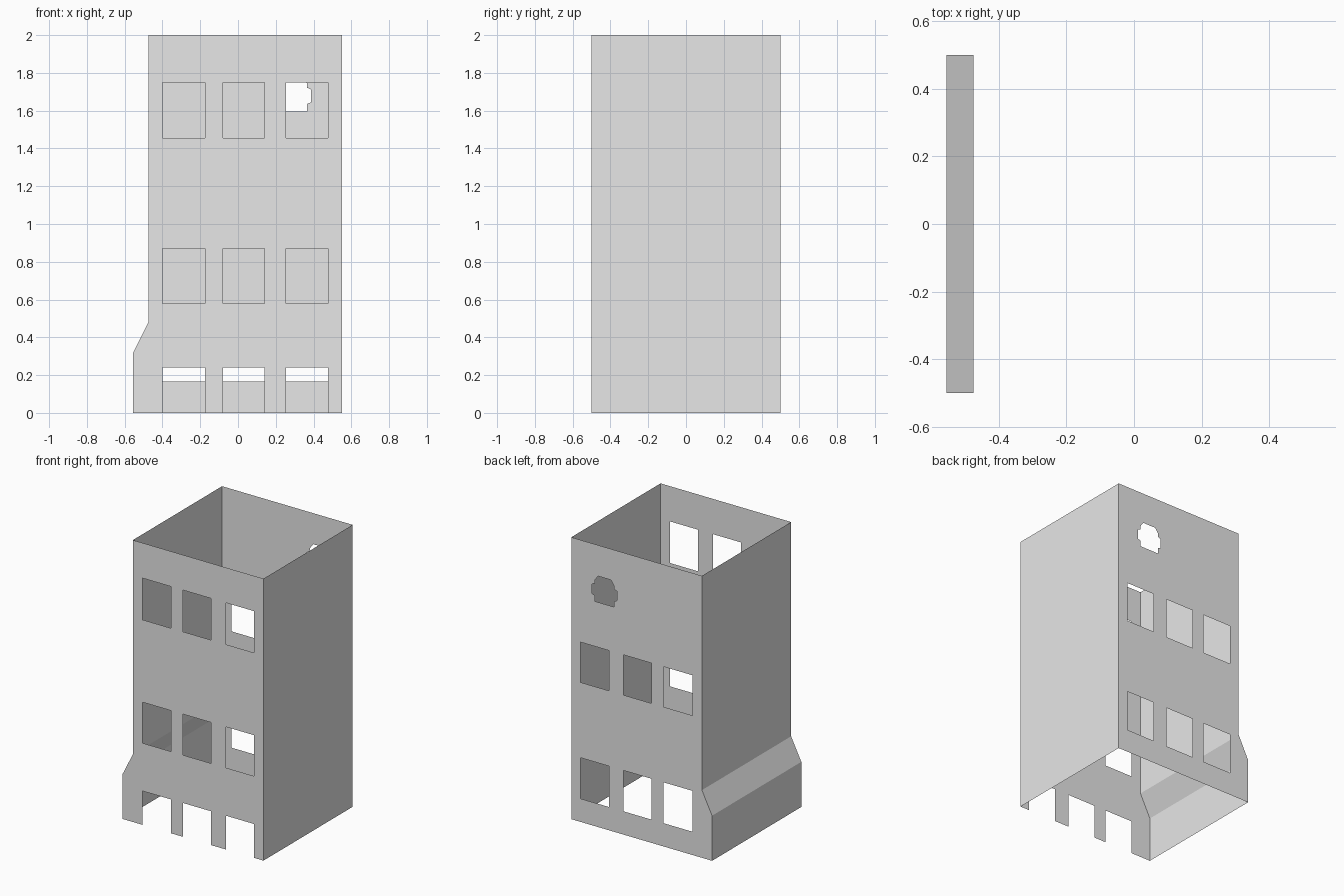
import bpy
import bmesh

if "Cube" in bpy.data.objects:
    bpy.data.objects.remove(bpy.data.objects["Cube"], do_unlink=True)

grey = bpy.data.materials.new("plain_grey")
grey.use_nodes = True
grey.diffuse_color = (0.8, 0.8, 0.8, 1)
grey.node_tree.nodes["Principled BSDF"].inputs["Base Color"].default_value = (0.8, 0.8, 0.8, 1)

HEIGHT, DEPTH = 2.0, 0.5
RIGHT, LEFT, FLARE = 0.55, -0.475, -0.555
FLARE_LOW, FLARE_TOP = 0.32, 0.48
COLUMNS = [(-0.4, -0.175), (-0.08, 0.14), (0.255, 0.477)]


def finish(name, bm):
    mesh = bpy.data.meshes.new(name)
    bm.to_mesh(mesh)
    bm.free()
    mesh.materials.append(grey)
    obj = bpy.data.objects.new(name, mesh)
    bpy.context.collection.objects.link(obj)
    return obj


def pierced_wall(name, y, loops, facing):
    """Flat sheet at depth y: first loop is the outline, the rest are holes."""
    bm = bmesh.new()
    for loop in loops:
        verts = [bm.verts.new((x, y, z)) for x, z in loop]
        for a, b in zip(verts, verts[1:] + verts[:1]):
            bm.edges.new((a, b))
    bmesh.ops.triangle_fill(bm, use_beauty=True, edges=bm.edges[:], normal=(0, facing, 0))
    bm.normal_update()
    flipped = [f for f in bm.faces if f.normal.y * facing < 0]
    bmesh.ops.reverse_faces(bm, faces=flipped)
    return finish(name, bm)


def side_wall(name, profile, facing):
    """Sweep an x-z profile along the depth of the building."""
    bm = bmesh.new()
    rows = [[bm.verts.new((x, y, z)) for y in (-DEPTH, DEPTH)] for x, z in profile]
    for (a, b), (c, d) in zip(rows, rows[1:]):
        face = bm.faces.new((a, b, d, c))
        face.normal_update()
        if face.normal.x * facing < 0:
            face.normal_flip()
    return finish(name, bm)


def windows(bottom, top):
    return [[(a, bottom), (b, bottom), (b, top), (a, top)] for a, b in COLUMNS]


# Shared flared profile of the left edge, top to bottom
flared = [(LEFT, HEIGHT), (LEFT, FLARE_TOP), (FLARE, FLARE_LOW), (FLARE, 0)]
straight = [(RIGHT, 0), (RIGHT, HEIGHT)]

# Front wall: doorways notch the bottom edge, two rows of windows above
doors = []
for a, b in COLUMNS:
    doors += [(a, 0), (a, 0.24), (b, 0.24), (b, 0)]
pierced_wall("front_wall", -DEPTH,
             [flared + doors + straight] + windows(0.58, 0.87) + windows(1.455, 1.75), -1)

# Back wall: two rows of windows and one ragged, symmetric breach
half = [(0.05, 1.78), (0.075, 1.745), (0.075, 1.722), (0.097, 1.712),
        (0.097, 1.645), (0.075, 1.635), (0.075, 1.595)]
CENTRE = 0.29
breach = [(CENTRE + x, z) for x, z in half] + [(CENTRE - x, z) for x, z in reversed(half)]
pierced_wall("back_wall", DEPTH,
             [flared + straight] + windows(0.165, 0.455) + windows(0.99, 1.275) + [breach], 1)

# Side walls
side_wall("flared_side_wall", flared, -1)
side_wall("straight_side_wall", straight, 1)
